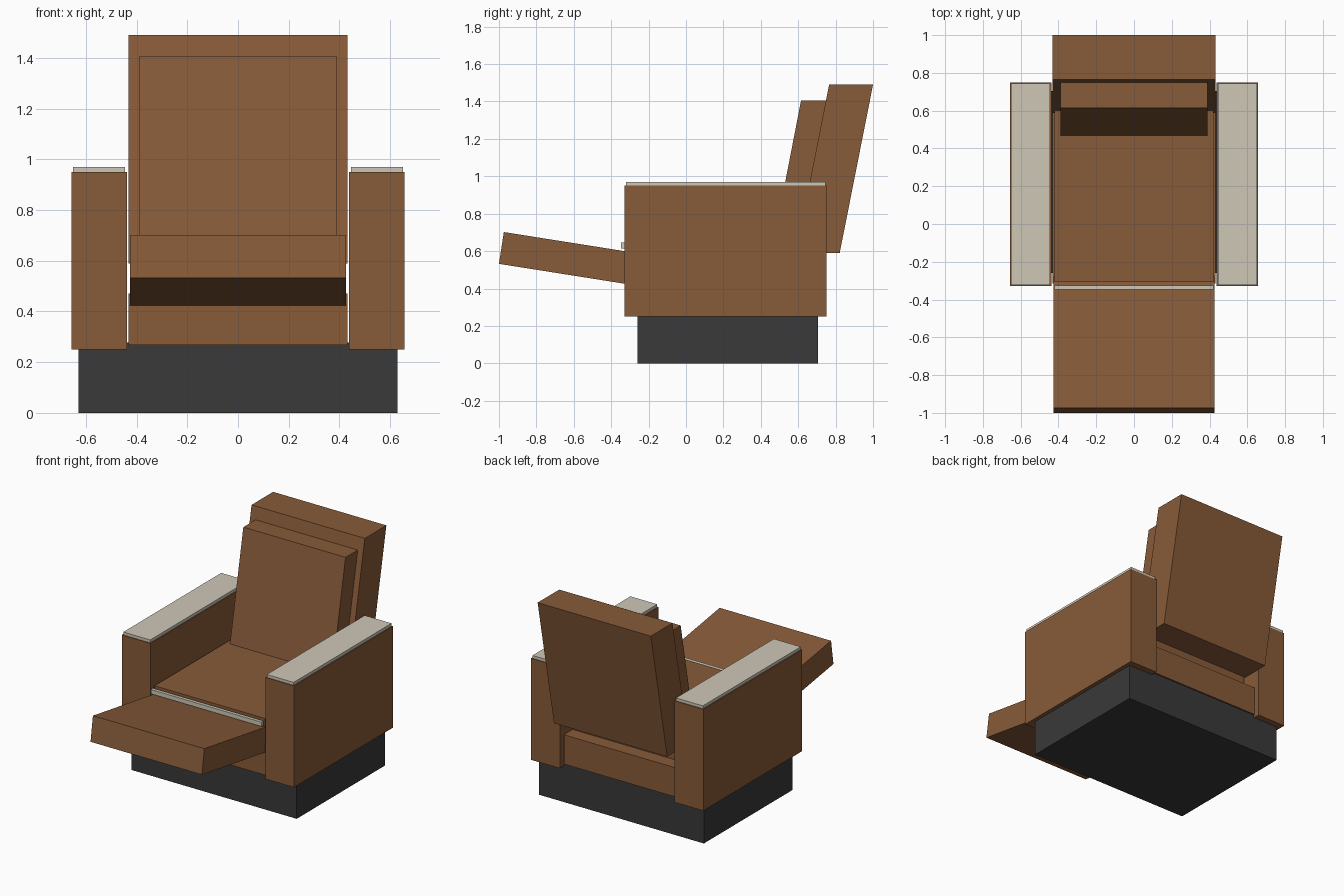
import bpy, bmesh

if "Cube" in bpy.data.objects:
    bpy.data.objects.remove(bpy.data.objects["Cube"])

def material(name, rgb):
    m = bpy.data.materials.new(name)
    m.diffuse_color = (*rgb, 1)
    m.use_nodes = True
    m.node_tree.nodes["Principled BSDF"].inputs["Base Color"].default_value = m.diffuse_color
    return m

LEATHER = material("brown leather", (0.245, 0.105, 0.041))
PLINTH = material("charcoal", (0.041, 0.041, 0.041))
TRIM = material("cream trim", (0.62, 0.575, 0.475))

def extrude_x(name, profile, x0, x1, mat):
    """Extrude a (y, z) side profile from x0 to x1."""
    bm = bmesh.new()
    face = bm.faces.new([bm.verts.new((x0, y, z)) for y, z in profile])
    ext = bmesh.ops.extrude_face_region(bm, geom=[face])["geom"]
    verts = [g for g in ext if isinstance(g, bmesh.types.BMVert)]
    bmesh.ops.translate(bm, verts=verts, vec=(x1 - x0, 0, 0))
    bmesh.ops.recalc_face_normals(bm, faces=bm.faces)
    me = bpy.data.meshes.new(name)
    bm.to_mesh(me)
    bm.free()
    me.materials.append(mat)
    ob = bpy.data.objects.new(name, me)
    bpy.context.collection.objects.link(ob)
    return ob

def box(name, x0, x1, y0, y1, z0, z1, mat):
    return extrude_x(name, [(y0, z0), (y1, z0), (y1, z1), (y0, z1)], x0, x1, mat)

def leaning(name, half, y0, y1, z0, z1, lean, mat):
    """Slab with level ends, leaning back; y0 and y1 are at the top."""
    d = lean * (z1 - z0)
    return extrude_x(name, [(y0 - d, z0), (y1 - d, z0), (y1, z1), (y0, z1)],
                     -half, half, mat)

# Plinth and seat
box("plinth", -0.63, 0.63, -0.26, 0.705, 0, 0.278, PLINTH)
box("seat_body", -0.432, 0.432, -0.315, 0.715, 0.268, 0.47, LEATHER)
box("seat_cushion", -0.422, 0.422, -0.308, 0.62, 0.47, 0.655, LEATHER)
box("seat_front_trim", -0.422, 0.422, -0.348, -0.325, 0.615, 0.645, TRIM)

# Armrests with pale caps
for side, s in (("left", -1), ("right", 1)):
    box(side + "_arm", *sorted((s * 0.438, s * 0.657)), -0.328, 0.75, 0.25, 0.95, LEATHER)
    box(side + "_arm_cap", *sorted((s * 0.445, s * 0.65)), -0.322, 0.745, 0.95, 0.97, TRIM)

# Reclined back and its pad
leaning("backrest", 0.432, 0.765, 1.0, 0.59, 1.49, 0.198, LEATHER)
leaning("back_pad", 0.39, 0.615, 0.755, 0.64, 1.405, 0.194, LEATHER)

# Raised footrest
extrude_x("footrest", [(-0.974, 0.702), (-1.0, 0.532), (-0.305, 0.422), (-0.279, 0.592)],
          -0.425, 0.425, LEATHER)
